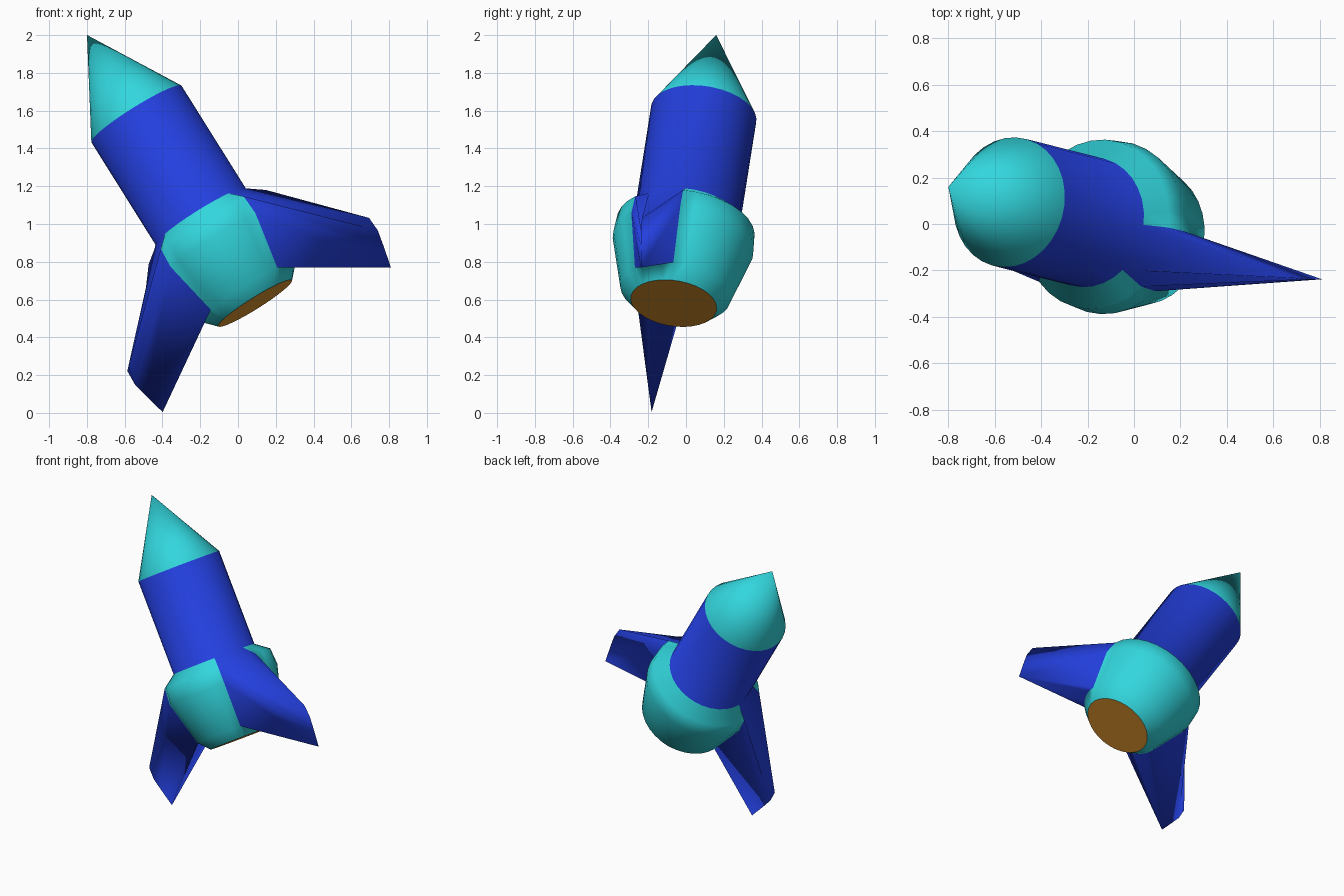
import bpy, bmesh, math
from mathutils import Vector, Matrix

if "Cube" in bpy.data.objects:
    bpy.data.objects.remove(bpy.data.objects["Cube"])

# Tilted rocket frame: side, front, axis, with its origin at the nozzle disc
axis = Vector((-0.526, 0.133, 0.84)).normalized()
side = Vector((0.844, -0.039, 0.535))
side = (side - axis * side.dot(axis)).normalized()
FRAME = Matrix((side, side.cross(axis), axis)).transposed().to_4x4()
FRAME.translation = (0.09, -0.065, 0.58)
SEG = 32


def material(name, color):
    m = bpy.data.materials.new(name)
    m.diffuse_color = (*color, 1)
    m.use_nodes = True
    m.node_tree.nodes["Principled BSDF"].inputs["Base Color"].default_value = m.diffuse_color
    return m


BLUE = material("blue", (0.017, 0.05, 0.73))
TEAL = material("turquoise", (0.032, 0.68, 0.73))
ORANGE = material("orange", (0.73, 0.30, 0.027))


def ring_point(i, r, t):
    a = 2 * math.pi * i / SEG
    return Vector((r * math.cos(a), r * math.sin(a), t))


def add_part(bm, verts, faces, mat_index, smooth=True):
    vs = [bm.verts.new(FRAME @ Vector(v)) for v in verts]
    for f in faces:
        face = bm.faces.new([vs[i] for i in reversed(f)])  # the frame is mirrored
        face.material_index = mat_index
        face.smooth = smooth


def lathe(bm, profile, mat_index, skip=lambda level, i: False):
    verts = [ring_point(i, r, t) for r, t in profile for i in range(SEG)]
    faces = []
    for k in range(len(profile) - 1):
        for i in range(SEG):
            if not skip(k, i):
                j = (i + 1) % SEG
                faces.append((k*SEG + i, k*SEG + j, (k+1)*SEG + j, (k+1)*SEG + i))
    add_part(bm, verts, faces, mat_index)


def finish(bm, name, mats):
    # weld the parts so the shading flows across them
    bmesh.ops.remove_doubles(bm, verts=bm.verts, dist=0.0005)
    loose = [v for v in bm.verts if not v.link_faces]
    bmesh.ops.delete(bm, geom=loose, context='VERTS')
    me = bpy.data.meshes.new(name)
    bm.to_mesh(me)
    bm.free()
    for m in mats:
        me.materials.append(m)
    bpy.context.collection.objects.link(bpy.data.objects.new(name, me))


hull = bmesh.new()

# Engine bulb, open where the two fins grow out of it
BULB = [(0.23, 0), (0.295, 0.07), (0.376, 0.37), (0.368, 0.48), (0.282, 0.545)]
lathe(hull, BULB, 1, lambda k, i: k > 0 and (i < 4 or 12 <= i < 16))

# Body tube
lathe(hull, [(0.282, 0.545), (0.282, 1.193)], 0)

# Nose cone
cone = [ring_point(i, 0.282, 1.193) for i in range(SEG)] + [Vector((0, 0, 1.691))]
add_part(hull, cone, [(i, (i + 1) % SEG, SEG) for i in range(SEG)], 1)

# Wedge fins: broad root on the bulb, narrowing to a knife edge, mirrored
KNIFE = [(0.716, 0.114, -0.242), (0.745, 0.13, -0.12), (0.762, 0.14, -0.04), (0.758, 0.145, 0.04)]
for sign in (1, -1):
    verts = [ring_point(0, r, t) for r, t in BULB[1:]]
    verts += [ring_point(4, r, t) for r, t in BULB[1:]]
    verts += [Vector(k) for k in KNIFE]
    faces = []
    for k in range(3):
        faces += [(k, 8 + k, 9 + k, k + 1), (4 + k, 5 + k, 9 + k, 8 + k)]
    # end caps follow the curve of the bulb
    for level, flip in ((0, False), (3, True)):
        r, t = BULB[1 + level]
        n = len(verts)
        verts += [ring_point(i, r, t) for i in range(5)]
        for i in range(4):
            f = (n + i, n + i + 1, 8 + level)
            faces.append(f[::-1] if flip else f)
    if sign < 0:
        verts = [Vector((-v.x, v.y, v.z)) for v in verts]
        faces = [f[::-1] for f in faces]
    add_part(hull, verts, faces, 0)
finish(hull, "rocket_hull_with_fins", [BLUE, TEAL])

# Nozzle disc
disc = bmesh.new()
add_part(disc, [ring_point(i, 0.23, 0) for i in range(SEG)],
         [tuple(reversed(range(SEG)))], 0, smooth=False)
finish(disc, "nozzle_disc", [ORANGE])
